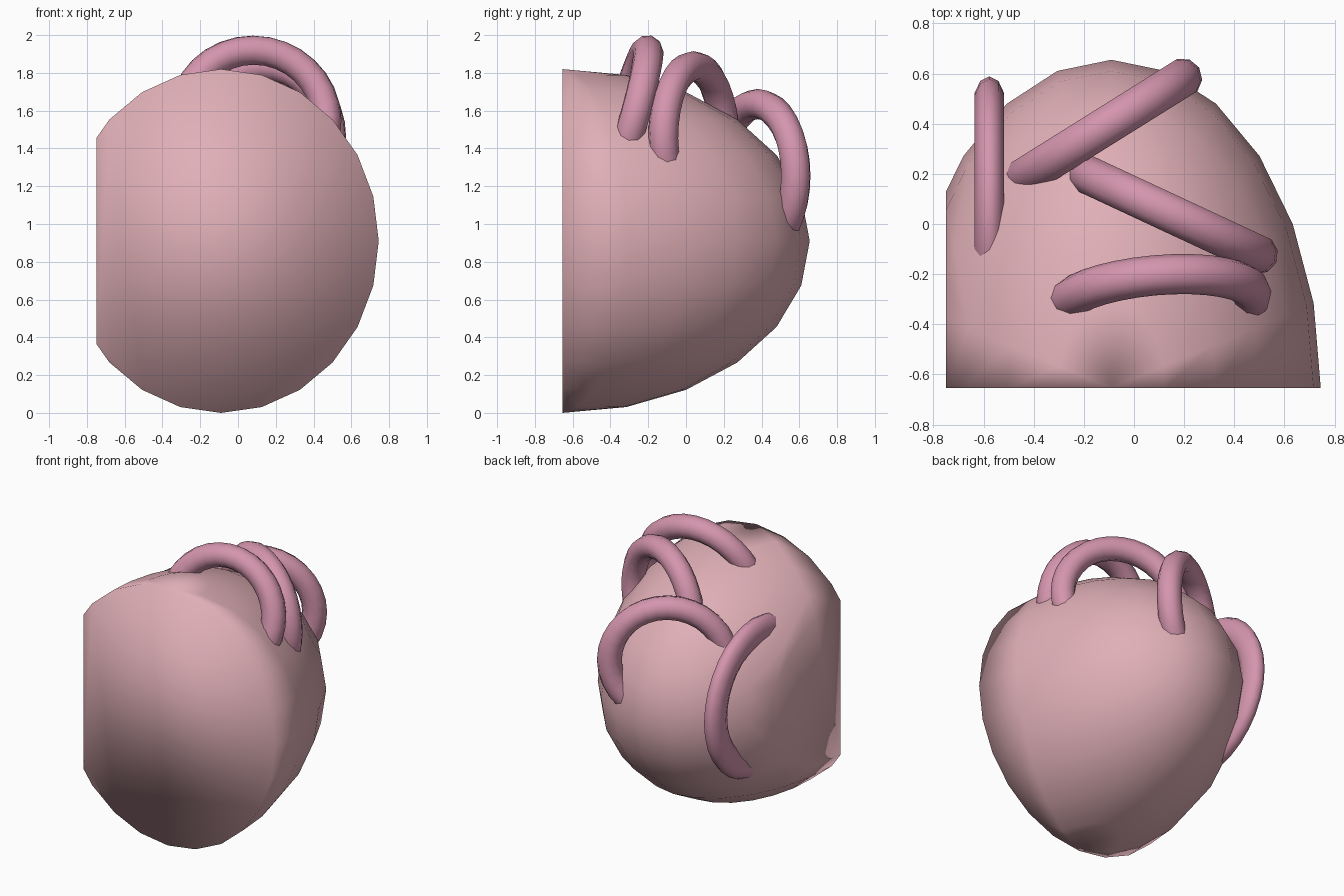
import bpy, bmesh, math
from mathutils import Vector, Matrix

if "Cube" in bpy.data.objects:
    bpy.data.objects.remove(bpy.data.objects["Cube"])


def material(name, rgb):
    m = bpy.data.materials.new(name)
    m.diffuse_color = (*rgb, 1)
    m.use_nodes = True
    m.node_tree.nodes["Principled BSDF"].inputs["Base Color"].default_value = m.diffuse_color
    return m


pale_pink = material("pale_pink", (0.74, 0.43, 0.47))
rose_pink = material("rose_pink", (0.66, 0.30, 0.42))


def add_object(name, bm, mat):
    bmesh.ops.recalc_face_normals(bm, faces=bm.faces)
    for f in bm.faces:
        f.smooth = True
    mesh = bpy.data.meshes.new(name)
    bm.to_mesh(mesh)
    bm.free()
    mesh.materials.append(mat)
    ob = bpy.data.objects.new(name, mesh)
    bpy.context.collection.objects.link(ob)
    return ob


def slice_off(bm, point, normal):
    """Remove everything behind the plane and close the cut."""
    bmesh.ops.bisect_plane(bm, geom=bm.verts[:] + bm.edges[:] + bm.faces[:], dist=1e-4,
                           plane_co=point, plane_no=normal, clear_inner=True)
    rim = [e for e in bm.edges if e.is_boundary]
    bmesh.ops.holes_fill(bm, edges=rim, sides=0)


# Body: stretched sphere, cut flat at the front and on the left
bm = bmesh.new()
bmesh.ops.create_uvsphere(bm, u_segments=24, v_segments=12, radius=1)
bmesh.ops.scale(bm, vec=(0.835, 1.31, 0.91), verts=bm.verts)
bmesh.ops.translate(bm, vec=(-0.09, -0.655, 0.91), verts=bm.verts)
slice_off(bm, (0, -0.655, 0), (0, 1, 0))
slice_off(bm, (-0.75, 0, 0), (1, 0, 0))
add_object("body", bm, pale_pink)


def ring(name, centre, axis, spread=1.0, thickness=1.0, big=0.38, small=0.08,
         steps=32, sides=10):
    """Closed tube ring around an axis, partly sunk into the body."""
    bm = bmesh.new()
    turn = Vector(axis).to_track_quat('Z', 'Y').to_matrix().to_4x4()
    place = Matrix.Translation(centre) @ turn @ Matrix.Diagonal((spread, spread, thickness, 1))
    loops = []
    for i in range(steps):
        a = 2 * math.pi * i / steps
        loop = []
        for j in range(sides):
            b = 2 * math.pi * j / sides
            d = big + small * math.cos(b)
            loop.append(bm.verts.new(place @ Vector((d * math.cos(a), d * math.sin(a),
                                                     small * math.sin(b)))))
        loops.append(loop)
    for i in range(steps):
        p, q = loops[i], loops[(i + 1) % steps]
        for j in range(sides):
            k = (j + 1) % sides
            bm.faces.new((p[j], q[j], q[k], p[k]))
    return add_object(name, bm, rose_pink)


# Rings looping over the top and back, and a flatter one on the left side
ring("front_ring", (0.09, -0.31, 1.555), (0.09, -1, 0.29))
ring("middle_ring", (0.15, 0.04, 1.455), (math.sin(math.radians(25)), math.cos(math.radians(25)), 0))
ring("back_ring", (-0.13, 0.38, 1.255), (-math.sin(math.radians(32)), math.cos(math.radians(32)), 0))
ring("side_ring", (-0.577, 0.037, 1.0), (1, 0, 0), spread=1.2, thickness=0.77)
